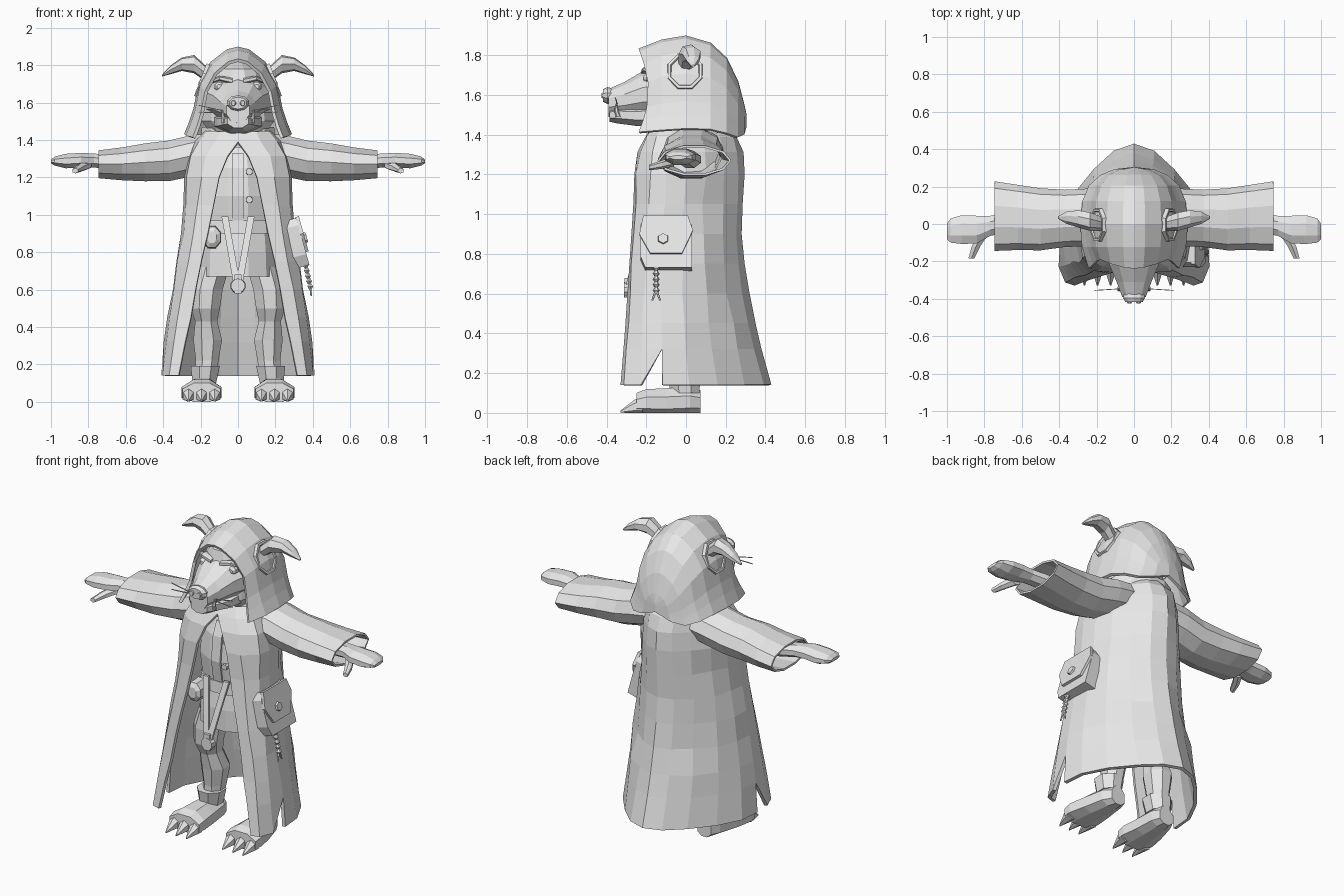
import bpy, bmesh, math, random
from mathutils import Matrix, Vector

random.seed(4)
grey = bpy.data.materials.new("plain grey")
grey.diffuse_color = (0.8, 0.8, 0.8, 1)


def make(name, verts, faces, mirror=False, thick=0, matrix=None):
    bm = bmesh.new()
    vs = [bm.verts.new(matrix @ Vector(v) if matrix else v) for v in verts]
    for f in faces:
        bm.faces.new([vs[i] for i in f])
    bmesh.ops.remove_doubles(bm, verts=bm.verts, dist=0.0005)
    bmesh.ops.recalc_face_normals(bm, faces=bm.faces)
    me = bpy.data.meshes.new(name)
    bm.to_mesh(me)
    bm.free()
    me.materials.append(grey)
    ob = bpy.data.objects.new(name, me)
    bpy.context.collection.objects.link(ob)
    if thick:
        m = ob.modifiers.new("thickness", 'SOLIDIFY')
        m.thickness, m.offset = thick, 0
    if mirror:
        ob.modifiers.new("mirror", 'MIRROR').use_mirror_merge = False
    return ob


def loft(name, rings, closed=True, caps=True, **kw):
    n, verts, faces = len(rings[0]), [p for r in rings for p in r], []
    for i in range(len(rings) - 1):
        for j in range(n if closed else n - 1):
            k = (j + 1) % n
            faces.append((i*n + j, i*n + k, (i+1)*n + k, (i+1)*n + j))
    if caps:
        faces += [tuple(range(n)), tuple(range((len(rings) - 1)*n, len(verts)))]
    return make(name, verts, faces, **kw)


def tube(name, axis, stations, n=8, floor=-1, phase=0.5, **kw):
    """Oval sections (x, y, z, a, b) square to one axis."""
    rings = []
    for x, y, z, a, b in stations:
        ring = []
        for i in range(n):
            t = math.tau * (i + phase) / n
            u, v = a * math.cos(t), b * math.sin(t)
            p = {'x': (x, y + u, z + v), 'y': (x + u, y, z + v), 'z': (x + u, y + v, z)}[axis]
            ring.append((p[0], p[1], max(floor, p[2])))
        rings.append(ring)
    return loft(name, rings, **kw)


def prism(name, outline, x0, x1, **kw):
    """Outline in (y, z), given thickness along x."""
    return loft(name, [[(x, y, z) for y, z in outline] for x in (x0, x1)], **kw)


# --- long coat, open at the front, with a slit low on each side ---
rows = [  # z, opening, front y, half width, back y
    (1.44, 0, -.16, .17, .2), (1.385, 0, -.195, .225, .245), (1.31, .055, -.235, .255, .28),
    (1.2, .10, -.25, .272, .285), (1.05, .13, -.255, .277, .275), (.9, .16, -.265, .295, .27),
    (.75, .195, -.275, .318, .285), (.6, .225, -.285, .343, .31), (.45, .25, -.295, .368, .34),
    (.32, .28, -.305, .385, .37), (.14, .315, -.32, .40, .42)]
# width share, depth share, narrowing towards the hem
cols = [(0, 0, 0), (.55, .02, 0), (.93, .13, 0), (1, .27, 0), (.97, .45, 0), (.87, .64, .08),
        (.64, .82, .12), (.34, .95, .08), (0, 1, 0)]
verts, faces = [], []
for i, (z, xo, yf, rx, yb) in enumerate(rows):
    half = []
    for j, (f, t, g) in enumerate(cols):
        x = xo + (rx - xo) * f if j < 4 else rx * (f - g * i / 10)
        fold = random.uniform(-.008, .008) if 0 < j < 8 and 0 < i < 10 else 0
        half.append((x + fold, yf + (yb - yf) * t + fold, z))
    verts += half + [(-x, y, z) for x, y, z in half[-2::-1]]
for i in range(len(rows) - 1):
    for j in range(16):
        a, b = i*17 + j, (i+1)*17 + j
        if i == 9 and j == 2:
            faces.append((a, a + 1, b))
        elif i == 9 and j == 13:
            faces.append((a, a + 1, b + 1))
        else:
            faces.append((a, a + 1, b + 1, b))
make("coat", verts, faces, thick=.02)

# --- wide sleeves, pointed at the cuff, and hands ---
tube("sleeves", 'x', [(.12, .02, 1.335, .16, .1), (.25, .035, 1.315, .148, .11), (.37, .03, 1.288, .147, .108),
                      (.5, .025, 1.28, .16, .1), (.62, .035, 1.272, .168, .086), (.745, .042, 1.27, .18, .072)],
     n=10, phase=0, caps=False, thick=.012, mirror=True)
tube("hands", 'x', [(.62, .02, 1.275, .06, .045), (.77, -.01, 1.29, .058, .04), (.84, -.03, 1.292, .08, .042),
                    (.92, -.03, 1.287, .083, .042), (.98, -.035, 1.287, .07, .026), (1, -.04, 1.285, .045, .01)],
     mirror=True)
tube("thumbs", 'y', [(.81, -.06, 1.265, .032, .024), (.845, -.12, 1.25, .026, .022),
                     (.87, -.185, 1.235, .018, .014)], n=6, mirror=True)

# --- hood ---
arch = [(1, 0), (.9, .15), (.82, .3), (.72, .6), (.5, .83), (.2, .97), (0, 1)]
hood = []
for i, (y, w, zt, zb) in enumerate([(-.235, .235, 1.825, 1.41), (-.12, .27, 1.87, 1.42), (0, .28, 1.89, 1.428),
                                    (.12, .268, 1.855, 1.425), (.2, .235, 1.78, 1.405), (.255, .175, 1.665, 1.385),
                                    (.285, .1, 1.55, 1.4)]):
    dip = .05 if i == 0 else 0
    half = [(w*f, y + dip*math.sin(math.pi*h), zb + (zt - zb)*h) for f, h in arch]
    hood.append(half + [(-x, yy, z) for x, yy, z in half[-2::-1]])
hood.append([(0, .296, 1.44 + (z - 1.4) * .4) for x, y, z in hood[-1]])
loft("hood", hood, closed=False, caps=False, thick=.018)
tube("collar", 'z', [(0, .01, 1.36, .21, .2), (0, .02, 1.47, .2, .19)], n=12)

# --- head, muzzle and face ---
tube("head", 'z', [(0, -.03, 1.42, .14, .14), (0, -.04, 1.5, .2, .175), (0, -.04, 1.6, .195, .182),
                   (0, -.035, 1.7, .168, .182), (0, -.025, 1.78, .12, .17), (0, 0, 1.84, .03, .06)], n=12)
tube("muzzle", 'y', [(0, -.12, 1.61, .18, .14), (0, -.22, 1.6, .138, .118), (0, -.31, 1.575, .098, .09),
                     (0, -.39, 1.56, .066, .07)], n=10)
tube("lower_jaw", 'y', [(0, -.1, 1.5, .15, .07), (0, -.25, 1.495, .12, .055), (0, -.34, 1.5, .085, .048),
                        (0, -.385, 1.5, .06, .038)], n=8)
tube("nose", 'y', [(0, -.36, 1.595, .05, .036), (0, -.395, 1.597, .062, .042), (0, -.418, 1.597, .048, .032)], n=10)
tube("nostrils", 'y', [(.025, -.415, 1.597, .016, .018), (.025, -.424, 1.597, .011, .013)], mirror=True)
tube("eyes", 'y', [(.1, -.16, 1.685, .028, .028), (.1, -.198, 1.685, .026, .026), (.1, -.214, 1.685, .012, .012)],
     mirror=True)
tube("brows", 'x', [(.03, -.2, 1.715, .03, .016), (.1, -.19, 1.73, .03, .014), (.145, -.155, 1.71, .02, .01)],
     n=6, mirror=True)
tube("tusks", 'z', [(.075, -.34, 1.49, .014, .014), (.08, -.35, 1.52, .011, .011), (.083, -.35, 1.56, .002, .002)],
     n=6, mirror=True)
for k, dz in enumerate((.03, -.01)):
    tube(f"whiskers_{k + 1}", 'x', [(.05, -.345, 1.55, .003, .003), (.21, -.355, 1.555 + dz, .003, .003)],
         n=4, mirror=True)

# --- ears with the ringed hood openings around them ---
tube("ears", 'x', [(.13, .0, 1.71, .035, .04), (.185, .005, 1.765, .042, .045), (.235, .015, 1.805, .052, .05),
                   (.3, .03, 1.805, .048, .037), (.36, .035, 1.775, .034, .024), (.405, .035, 1.745, .008, .006)],
     n=7, mirror=True)
tilt = Matrix.Translation((.196, -.005, 1.72)) @ Matrix.Rotation(-.36, 4, 'Y')
tube("ear_openings", 'x', [(-.03, 0, 0, .1, .105), (.006, 0, 0, .092, .1), (.006, 0, 0, .078, .085),
                           (-.004, 0, 0, .074, .08)], n=8, matrix=tilt, mirror=True)

# --- shirt, shorts, belt and straps ---
tube("shirt", 'z', [(0, -.01, .94, .2, .185), (0, -.02, 1.1, .215, .195), (0, -.01, 1.25, .205, .19),
                    (0, 0, 1.37, .15, .15)], n=12)
prism("shirt_placket", [(-.2, .97), (-.222, 1.1), (-.205, 1.25), (-.17, 1.33), (-.15, 1.33), (-.15, .97)], -.03, .03)
for z, y in ((1.23, -.2), (1.08, -.21)):
    tube("button", 'y', [(.06, y + .03, z, .02, .02), (.06, y - .012, z, .018, .018)])
tube("shorts", 'z', [(0, -.02, .67, .215, .19), (0, -.02, .8, .21, .19), (0, -.01, .96, .195, .175)], n=12)
tube("belt", 'z', [(0, -.015, .9, .215, .2), (0, -.015, .97, .208, .195)], n=12)
loft("straps", [[(x + dx, y + dy, z) for dx, dy in ((-.018, -.008), (.018, -.008), (.018, .008), (-.018, .008))]
                for x, y, z in ((.07, -.21, .99), (.045, -.245, .85), (.008, -.295, .64))], mirror=True)
tube("strap_ring", 'y', [(0, -.28, .62, .042, .042), (0, -.312, .62, .038, .038)], n=10)
loft("strap_end", [[(x, y, z) for x, y in ((-.02, -.31), (.02, -.31), (.02, -.285), (-.02, -.285))]
                   for z in (.58, .68)])
tube("belt_pouch", 'y', [(-.14, -.16, .88, .055, .065), (-.14, -.235, .88, .05, .06), (-.14, -.25, .88, .028, .034)])

# --- legs, ankle cuffs, feet and claws ---
tube("legs", 'z', [(.175, .0, .1, .055, .065), (.165, .01, .22, .066, .075), (.162, .01, .33, .083, .092),
                   (.17, -.02, .43, .064, .08), (.175, -.04, .5, .085, .094), (.168, -.03, .6, .093, .112),
                   (.135, -.01, .72, .095, .125)], mirror=True)
tube("ankle_cuffs", 'z', [(.18, -.005, .1, .068, .078), (.175, -.01, .19, .084, .09)], mirror=True)
tube("feet", 'y', [(.175, .072, .05, .05, .07), (.18, .02, .055, .075, .08), (.19, -.1, .05, .098, .08),
                   (.195, -.2, .05, .115, .075), (.195, -.25, .045, .11, .06)], floor=0, mirror=True)
for k, x in enumerate((.125, .195, .265)):
    tube(f"claws_{k + 1}", 'y', [(x, -.22, .035, .036, .045), (x, -.26, .03, .03, .036),
                                 (x, -.33, .006, .004, .005)], n=6, floor=0, mirror=True)

# --- side bag with flap, clasp and bead chain ---
bag = Matrix.Translation((.318, -.105, .85)) @ Matrix.Rotation(-.27, 4, 'Y')
prism("bag", [(-.125, -.07), (-.1, -.13), (.135, -.13), (.135, .09), (.11, .13), (-.1, .13), (-.125, .09)],
      -.05, .03, matrix=bag)
prism("bag_flap", [(-.13, .04), (-.075, -.06), (.085, -.06), (.14, .06), (.115, .135), (-.11, .135)],
      .025, .045, matrix=bag)
tube("bag_clasp", 'x', [(.04, -.01, .015, .03, .03), (.056, -.01, .015, .026, .026)], n=6, matrix=bag)
for i in range(7):
    x, z = .35 + .006*i, .785 - .028*i
    tube("chain_bead", 'z', [(x, -.15, z - .016, .007, .007), (x, -.15, z, .018, .018),
                             (x, -.15, z + .016, .007, .007)], n=6)
for dy in (-.02, .02):
    tube("chain_tail", 'z', [(.392, -.15 + dy, .565, .005, .005), (.388, -.15, .62, .007, .007)], n=5)
